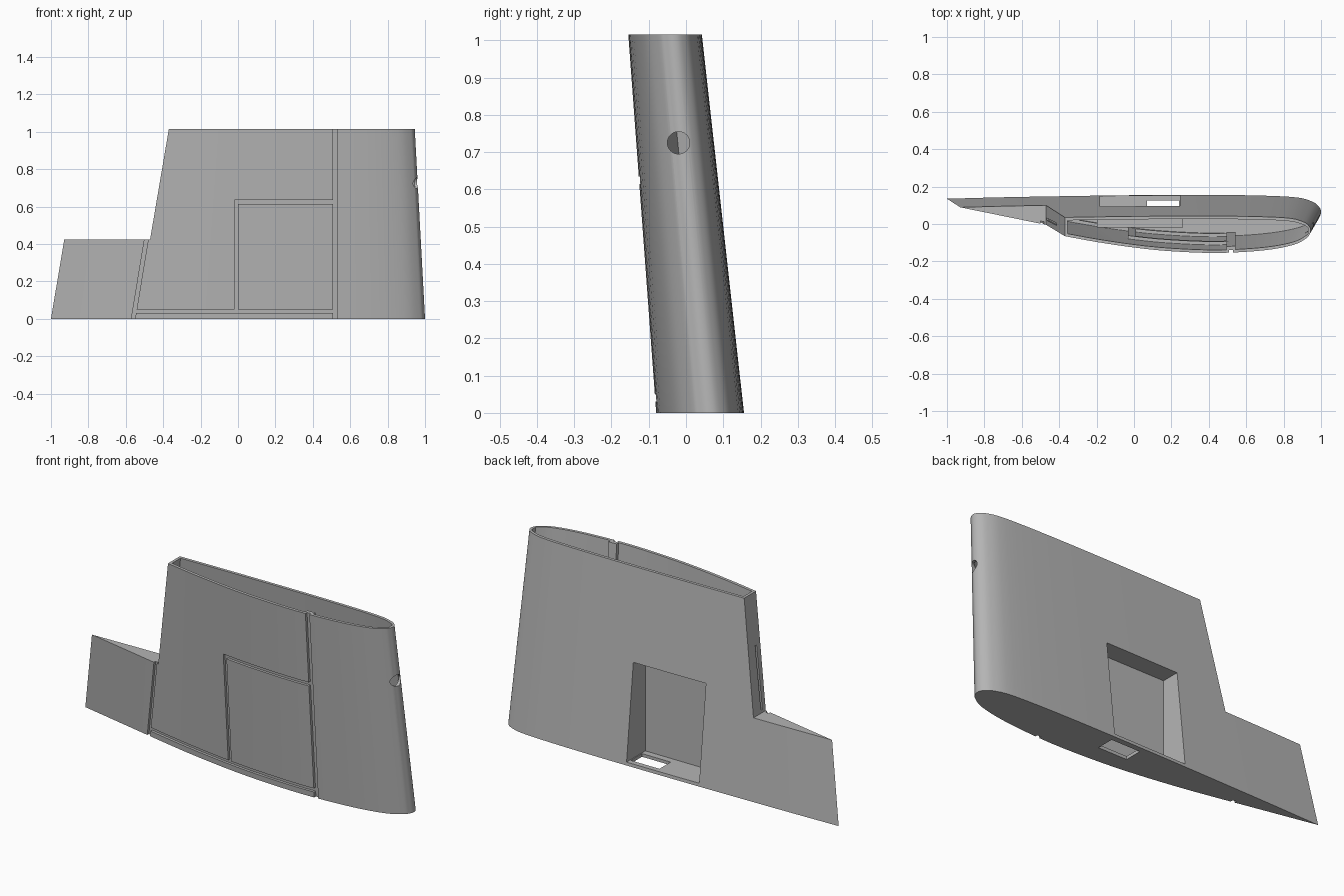
import bpy, bmesh, math

if "Cube" in bpy.data.objects:
    bpy.data.objects.remove(bpy.data.objects["Cube"])

grey = bpy.data.materials.new("light_grey")
grey.use_nodes = True
colour = (0.46, 0.46, 0.46, 1)
grey.diffuse_color = colour
grey.node_tree.nodes["Principled BSDF"].inputs["Base Color"].default_value = colour

HEIGHT = 1.015
WALL = 0.016

# Airfoil profile: chord fraction and height, back skin then front skin
BACK = [(1, .072), (.87, .079), (.74, .084), (.5, .091), (.25, .092),
        (.08, .082), (.025, .058), (.005, .028), (0, 0)]
FRONT = [(.004, -.025), (.014, -.05), (.053, -.092), (.14, -.126), (.28, -.143),
         (.42, -.132), (.53, -.109), (.645, -.073), (.74, -.036), (.87, .018), (1, .072)]


def smooth_path(pts, n=4):
    """Catmull-Rom curve through the points."""
    ext = [pts[0]] + pts + [pts[-1]]
    out = []
    for a, b, c, d in zip(ext, ext[1:], ext[2:], ext[3:]):
        for k in range(n):
            t = k / n
            out.append(tuple(
                0.5 * (2 * q + (r - p) * t + (2 * p - 5 * q + 4 * r - s) * t * t
                       + (3 * q - p - 3 * r + s) * t ** 3)
                for p, q, r, s in zip(a, b, c, d)))
    return out + [pts[-1]]


PROFILE = smooth_path(BACK + FRONT)
NOSE = PROFILE.index(min(PROFILE, key=lambda p: p[0]))
BACK_SKIN = PROFILE[NOSE::-1]
FRONT_SKIN = PROFILE[NOSE:]


def skin(curve, u):
    for (u0, y0), (u1, y1) in zip(curve, curve[1:]):
        if u0 <= u <= u1 and u1 > u0:
            return y0 + (y1 - y0) * (u - u0) / (u1 - u0)
    return curve[-1][1]


# Taper and lean of the wing along its height
def nose_x(z): return 1 - 0.055 * z / HEIGHT
def chord(z): return 2 - 0.225 * z / HEIGHT
def to_y(y, z): return 0.063 - 0.098 * z / HEIGHT + y * (1 - 0.162 * z / HEIGHT)
def step_x(z): return -0.47 + 0.17 * (z - 0.425)
def front_y(x, z): return to_y(skin(FRONT_SKIN, (nose_x(z) - x) / chord(z)), z)


def loft(name, section, z0, z1, steps=1):
    """Closed solid through the sections from z0 to z1."""
    bm = bmesh.new()
    rings = []
    for k in range(steps + 1):
        z = z0 + (z1 - z0) * k / steps
        rings.append([bm.verts.new((x, y, z)) for x, y in section(z)])
    for a, b in zip(rings, rings[1:]):
        for i in range(len(a)):
            j = (i + 1) % len(a)
            bm.faces.new((a[i], a[j], b[j], b[i]))
    bm.faces.new(rings[0][::-1])
    bm.faces.new(rings[-1])
    bmesh.ops.recalc_face_normals(bm, faces=bm.faces)
    mesh = bpy.data.meshes.new(name)
    bm.to_mesh(mesh)
    bm.free()
    ob = bpy.data.objects.new(name, mesh)
    bpy.context.collection.objects.link(ob)
    mesh.materials.append(grey)
    return ob


def box(name, x0, x1, y0, y1, z0, z1):
    return loft(name, lambda z: [(x0, y0), (x1, y0), (x1, y1), (x0, y1)], z0, z1)


def strip(name, x0, x1, z0, z1, inner, outer, slant=0):
    """Band that follows the front skin."""
    n = max(2, round((x1 - x0) / 0.04))

    def section(z):
        xs = [x0 + slant * z + (x1 - x0) * i / n for i in range(n + 1)]
        return ([(x, front_y(x, z) + inner) for x in xs]
                + [(x, front_y(x, z) - outer) for x in xs[::-1]])
    return loft(name, section, z0, z1, max(1, round((z1 - z0) / 0.12)))


def cut(target, cutter):
    mod = target.modifiers.new("cut", 'BOOLEAN')
    mod.operation = 'DIFFERENCE'
    mod.solver = 'EXACT'
    mod.object = cutter
    bpy.context.view_layer.update()
    with bpy.context.temp_override(object=target, active_object=target):
        bpy.ops.object.modifier_apply(modifier=mod.name)
    bpy.data.objects.remove(cutter)


# Outer body
wing = loft("wing_shell",
            lambda z: [(nose_x(z) - u * chord(z), to_y(y, z)) for u, y in PROFILE[:-1]],
            0, HEIGHT)


# Hollow interior
def cavity_section(z):
    end = (nose_x(z) - step_x(z) - 0.015) / chord(z)
    us = [0.009 + (end - 0.009) * (i / 28) ** 2 for i in range(29)]
    back = [(nose_x(z) - u * chord(z), to_y(skin(BACK_SKIN, u), z) - WALL) for u in us]
    front = [(nose_x(z) - u * chord(z), to_y(skin(FRONT_SKIN, u), z) + WALL) for u in us]
    return back[::-1] + front


cavity = loft("cavity", cavity_section, 0.03, HEIGHT + 0.05)

# Panel seams: x range, z range, slant
SEAMS = [(.507, .53, -.05, 1.1, 0), (-.02, .52, .615, .635, 0),
         (-.02, 0, .04, .63, 0), (-.55, .52, .03, .05, 0)]

# Backing ribs and pocket housing stay solid inside the cavity
for x0, x1, z0, z1, slant in SEAMS:
    cut(cavity, strip("rib", x0 - .012, x1 + .012, z0 - .012, z1 + .012, .034, .03, slant))
cut(cavity, box("housing", -.197, .262, -.02, .3, -.1, .55))
cut(wing, cavity)

# Step above the rear flap
cut(wing, loft("step_cutter",
               lambda z: [(-1.5, -.5), (step_x(z), -.5), (step_x(z), .5), (-1.5, .5)],
               .425, 1.2))

# Seams in the front skin, including the slanted flap hinge line
for x0, x1, z0, z1, slant in SEAMS + [(-.57, -.55, -.05, .5, .165)]:
    cut(wing, strip("seam", x0, x1, z0, z1, .014, .03, slant))

# Pocket in the back with a window through its floor
cut(wing, box("pocket", -.183, .245, -.005, .3, .017, .53))
cut(wing, box("floor_window", .07, .24, .03, .125, -.1, .1))


# Thin slot in the rear wall of the step
def slot_section(z):
    x, y = step_x(z), .028 - .09 * (z - .425)
    return [(x - .05, y - .006), (x + .009, y - .006), (x + .009, y + .006), (x - .05, y + .006)]


cut(wing, loft("slot", slot_section, .44, .76))

# Round hole in the leading edge
bpy.ops.mesh.primitive_cylinder_add(vertices=32, radius=.03, depth=.2,
                                    location=(1, -.02, .725),
                                    rotation=(0, math.pi / 2, 0))
cut(wing, bpy.context.object)

bpy.ops.object.select_all(action='DESELECT')
wing.select_set(True)
bpy.context.view_layer.objects.active = wing
bpy.ops.object.shade_smooth_by_angle(angle=math.radians(30))
